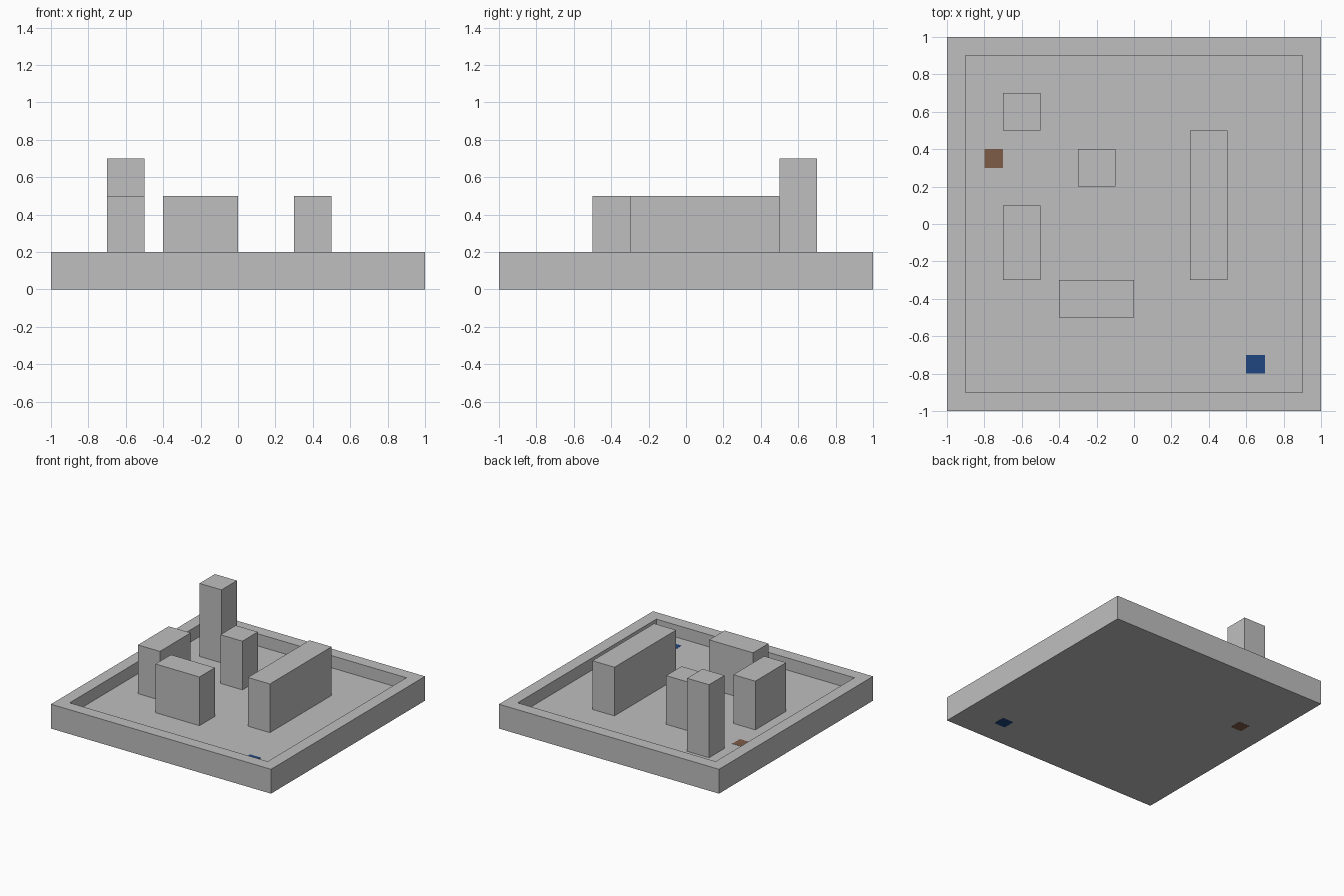
import bpy
import bmesh

default_cube = bpy.data.objects.get("Cube")
if default_cube:
    bpy.data.objects.remove(default_cube, do_unlink=True)

FLOOR = 0.1


def make_material(name, rgb):
    mat = bpy.data.materials.new(name)
    mat.use_nodes = True
    color = (*rgb, 1.0)
    mat.diffuse_color = color
    mat.node_tree.nodes["Principled BSDF"].inputs["Base Color"].default_value = color
    return mat


grey = make_material("plain grey", (0.52, 0.52, 0.52))
brown = make_material("earth brown", (0.205, 0.107, 0.065))
blue = make_material("deep blue", (0.014, 0.058, 0.216))


def add_box(bm, x0, x1, y0, y1, z0, z1):
    verts = bmesh.ops.create_cube(bm, size=1)["verts"]
    for v in verts:
        v.co.x = x1 if v.co.x > 0 else x0
        v.co.y = y1 if v.co.y > 0 else y0
        v.co.z = z1 if v.co.z > 0 else z0


def finish(name, bm, mat):
    mesh = bpy.data.meshes.new(name)
    bm.to_mesh(mesh)
    bm.free()
    mesh.materials.append(mat)
    obj = bpy.data.objects.new(name, mesh)
    bpy.context.collection.objects.link(obj)
    return obj


def box(name, mat, *bounds):
    bm = bmesh.new()
    add_box(bm, *bounds)
    return finish(name, bm, mat)


# Square tray: the top is inset for the rim and sunk to the floor
bm = bmesh.new()
add_box(bm, -1, 1, -1, 1, 0, 0.2)
top = max(bm.faces, key=lambda f: f.calc_center_median().z)
bmesh.ops.inset_region(bm, faces=[top], thickness=0.1, use_even_offset=True)
lip = list(top.edges)
sunk = bmesh.ops.extrude_face_region(bm, geom=[top])["geom"]
bmesh.ops.translate(bm, vec=(0, 0, FLOOR - 0.2),
                    verts=[g for g in sunk if isinstance(g, bmesh.types.BMVert)])
if top.is_valid:
    bmesh.ops.delete(bm, geom=[top], context="FACES_ONLY")
bmesh.ops.recalc_face_normals(bm, faces=bm.faces)
finish("tray", bm, grey)

# Blocks standing on the tray floor
blocks = {
    "tall_tower": (-0.7, -0.5, 0.5, 0.7, 0.7),
    "small_block": (-0.3, -0.1, 0.2, 0.4, 0.5),
    "side_block": (-0.7, -0.5, -0.3, 0.1, 0.5),
    "front_block": (-0.4, 0.0, -0.5, -0.3, 0.5),
    "long_block": (0.3, 0.5, -0.3, 0.5, 0.5),
}
for name, (x0, x1, y0, y1, height) in blocks.items():
    box(name, grey, x0, x1, y0, y1, FLOOR, height)

# Coloured markers set through the floor, showing above and below
for name, mat, x, y in (("start_marker", blue, 0.65, -0.75),
                        ("goal_marker", brown, -0.75, 0.35)):
    box(name, mat, x - 0.05, x + 0.05, y - 0.05, y + 0.05, -0.001, FLOOR + 0.001)
